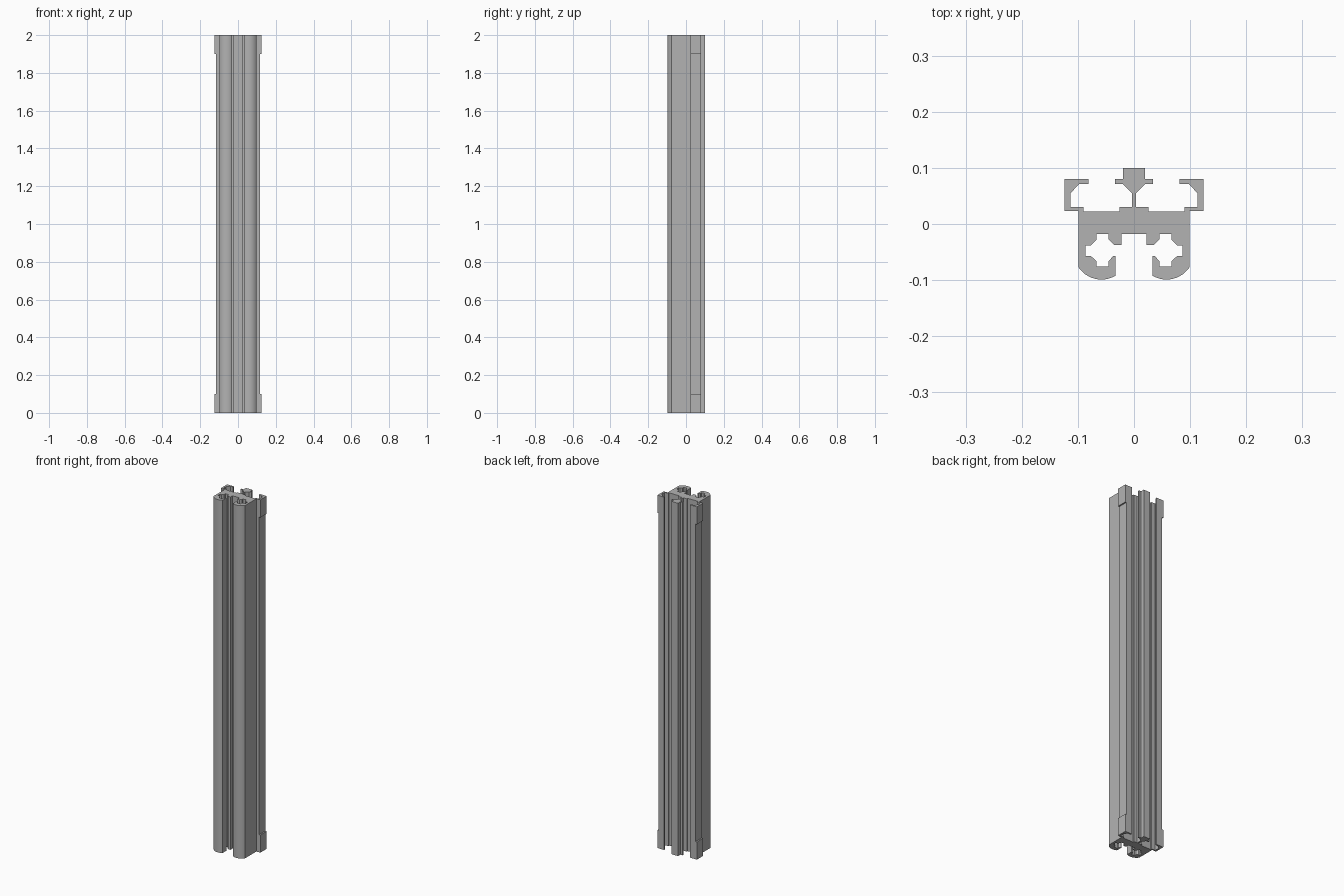
import bpy, bmesh, math

cube = bpy.data.objects.get("Cube")
if cube:
    bpy.data.objects.remove(cube, do_unlink=True)

LENGTH = 2.0
TAB = 0.1

metal = bpy.data.materials.new("Grey aluminium")
grey = (0.45, 0.45, 0.45, 1)
metal.use_nodes = True
metal.diffuse_color = grey
metal.node_tree.nodes["Principled BSDF"].inputs["Base Color"].default_value = grey


def extrude(name, outline, z0, z1):
    """Extrude a closed outline upward; sharp corners, smooth arcs."""
    bm = bmesh.new()
    face = bm.faces.new([bm.verts.new((x, y, z0)) for x, y in outline])
    res = bmesh.ops.extrude_face_region(bm, geom=[face], use_keep_orig=True)
    top = [v for v in res["geom"] if isinstance(v, bmesh.types.BMVert)]
    bmesh.ops.translate(bm, verts=top, vec=(0, 0, z1 - z0))
    bmesh.ops.recalc_face_normals(bm, faces=bm.faces)
    mesh = bpy.data.meshes.new(name)
    bm.to_mesh(mesh)
    bm.free()
    mesh.materials.append(metal)
    obj = bpy.data.objects.new(name, mesh)
    bpy.context.collection.objects.link(obj)
    bpy.ops.object.select_all(action='DESELECT')
    obj.select_set(True)
    bpy.context.view_layer.objects.active = obj
    bpy.ops.object.shade_smooth_by_angle(angle=math.radians(25))
    return obj


# Centre rib and back channel, from the middle outward
channel = [(0.02, 0.1), (0.02, 0.08), (0.034, 0.08), (0.034, 0.071),
           (0.02, 0.071), (0.004, 0.055), (0.004, 0.03), (0.026, 0.03),
           (0.026, 0.022), (0.09, 0.022), (0.09, 0.03), (0.113, 0.03),
           (0.113, 0.055), (0.098, 0.071), (0.081, 0.071), (0.081, 0.08),
           (0.116, 0.08), (0.116, 0.023), (0.099, 0.023)]

# Rounded front foot
foot = []
for i in range(13):
    a = math.radians(-33.6 - 86.9 * i / 12)
    foot.append((0.058 + 0.0492 * math.cos(a), -0.0498 + 0.0492 * math.sin(a)))

# Cross-shaped screw port and the front slot
port = [(0.033, -0.057), (0.037, -0.057), (0.045, -0.066), (0.045, -0.076),
        (0.067, -0.076), (0.067, -0.066), (0.077, -0.057), (0.086, -0.057),
        (0.086, -0.038), (0.077, -0.038), (0.067, -0.028), (0.067, -0.018),
        (0.045, -0.018), (0.045, -0.028), (0.036, -0.037), (0.022, -0.037),
        (0.022, -0.018)]

half = channel + foot + port
extrude("extruded_rail", half + [(-x, y) for x, y in reversed(half)], 0, LENGTH)

# Raised tabs on the outer walls at both ends
for side, s in (("left", 1), ("right", -1)):
    for end, z in (("bottom", 0), ("top", LENGTH - TAB)):
        plate = [(s * 0.116, 0.023), (s * 0.124, 0.023),
                 (s * 0.124, 0.08), (s * 0.116, 0.08)]
        extrude(f"{end}_{side}_tab", plate, z, z + TAB)
